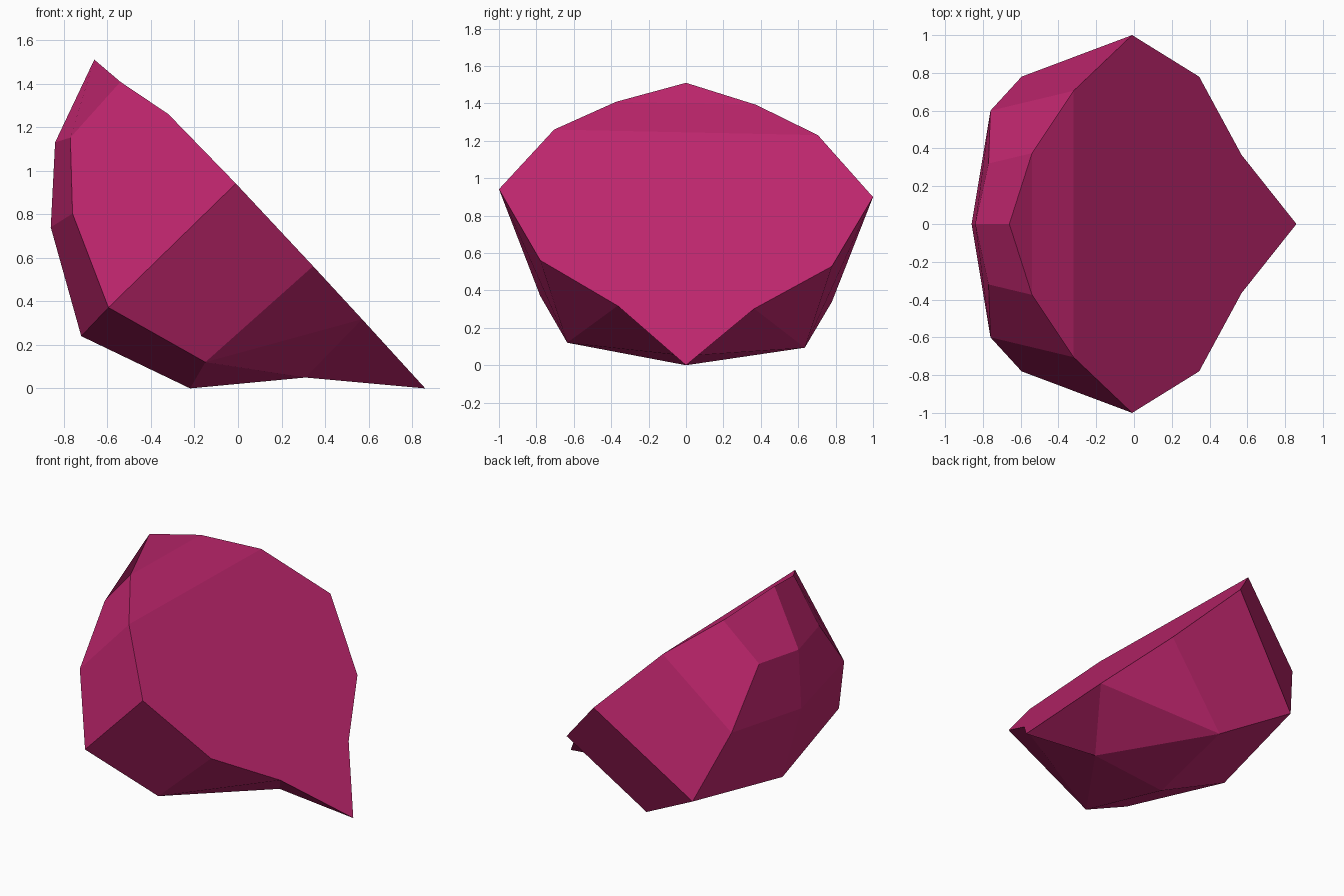
import bpy
import bmesh

default_cube = bpy.data.objects.get("Cube")
if default_cube:
    bpy.data.objects.remove(default_cube, do_unlink=True)

# Single flat colour
magenta = bpy.data.materials.new("magenta_stone")
magenta.use_nodes = True
colour = (0.54, 0.02, 0.16, 1.0)
magenta.diffuse_color = colour
magenta.node_tree.nodes["Principled BSDF"].inputs["Base Color"].default_value = colour

# Slight sideways lean of the whole stone
LEAN = -0.021

# Corner points of one half: the rim of the flat cut, the belt and the keel
corners = {
    # rim of the cut, from peak to tip
    "peak": (-0.66, 0, 1.51),
    "rim_upper": (-0.54, 0.375, 1.4),
    "rim_shoulder": (-0.32, 0.705, 1.245),
    "rim_side": (-0.01, 1, 0.92),
    "rim_lower": (0.345, 0.78, 0.545),
    "rim_neck": (0.57, 0.365, 0.31),
    "tip": (0.86, 0, 0),
    # belt around the flank
    "belt_top": (-0.84, 0, 1.13),
    "belt_upper": (-0.77, 0.32, 1.145),
    "belt_side": (-0.76, 0.6, 0.79),
    "belt_lower": (-0.595, 0.78, 0.355),
    "belt_bottom": (-0.15, 0.635, 0.107),
    # keel along the middle of the underside
    "keel_back": (-0.86, 0, 0.74),
    "keel_heel": (-0.72, 0, 0.24),
    "keel_base": (-0.22, 0, 0),
    "keel_notch": (0.31, 0, 0.05),
}

# Facets of one half, mirrored to the other
facets = [
    "peak rim_upper belt_upper belt_top",
    "rim_upper rim_shoulder belt_side belt_upper",
    "rim_shoulder rim_side belt_lower belt_side",
    "rim_side rim_lower belt_bottom belt_lower",
    "rim_lower rim_neck belt_bottom",
    "rim_neck keel_notch belt_bottom",
    "rim_neck tip keel_notch",
    "belt_top belt_upper belt_side keel_back",
    "keel_back belt_side belt_lower keel_heel",
    "keel_heel belt_lower belt_bottom keel_base",
    "keel_base belt_bottom keel_notch",
]

bm = bmesh.new()
verts = {}
for name, (x, y, z) in corners.items():
    for side in (1, -1):
        if y == 0 and side == -1:
            verts[name, side] = verts[name, 1]
        else:
            verts[name, side] = bm.verts.new((x, side * y, z + LEAN * side * y))

for facet in facets:
    for side in (1, -1):
        bm.faces.new([verts[name, side] for name in facet.split()])


def cut_face(path):
    """Close the flat cut across both halves along the given rim corners."""
    loop = [verts[n, 1] for n in path] + [verts[n, -1] for n in reversed(path)]
    bm.faces.new(list(dict.fromkeys(loop)))


# Flat cut: crown triangle, brow strip and the main plane
cut_face(["rim_upper", "peak"])
cut_face(["rim_upper", "rim_shoulder"])
cut_face(["rim_shoulder", "rim_side", "rim_lower", "rim_neck", "tip"])

bmesh.ops.recalc_face_normals(bm, faces=bm.faces[:])
mesh = bpy.data.meshes.new("cut_stone")
bm.to_mesh(mesh)
bm.free()
mesh.materials.append(magenta)
stone = bpy.data.objects.new("cut_stone", mesh)
bpy.context.collection.objects.link(stone)
